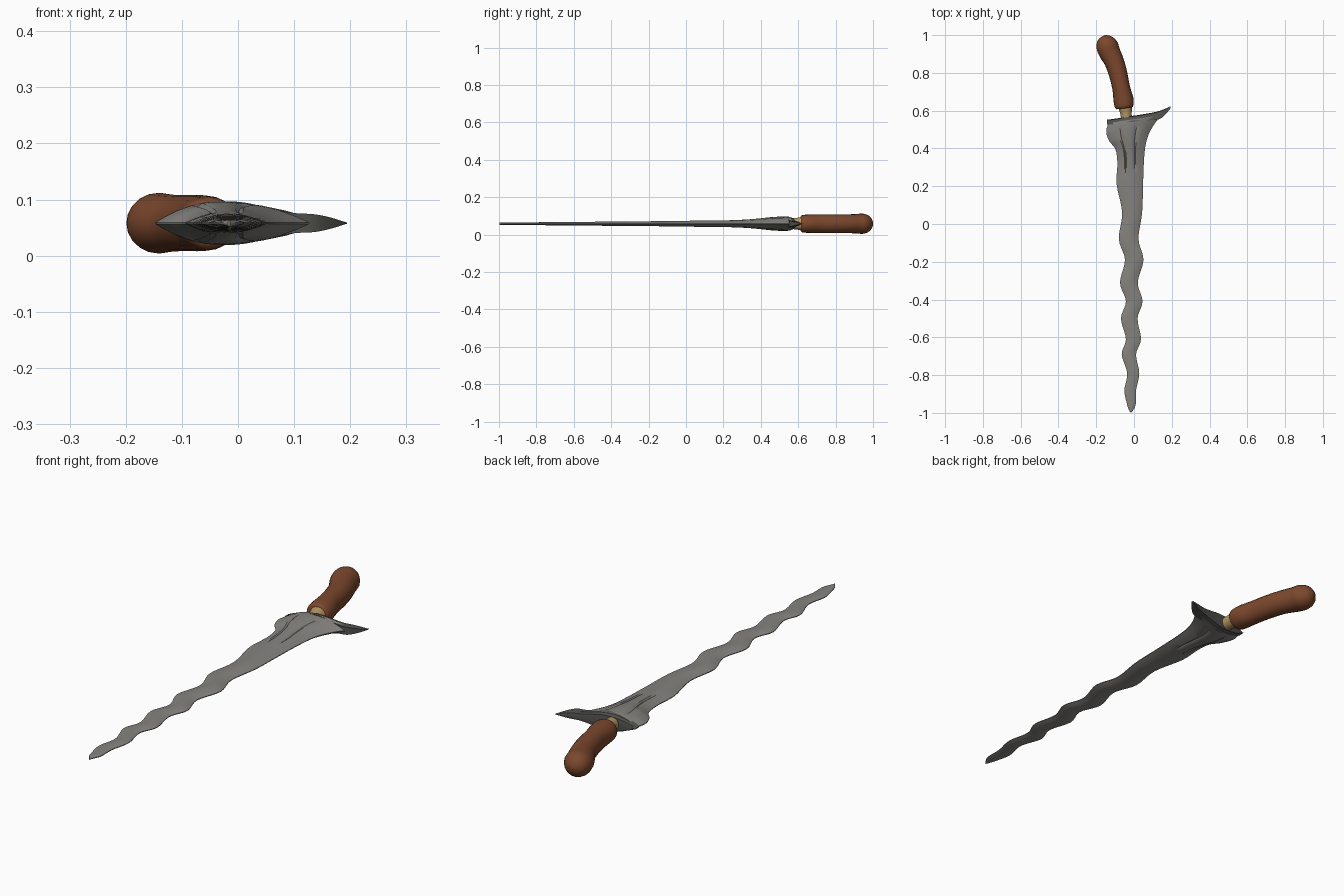
import bpy, bmesh, math
from mathutils import Vector

if "Cube" in bpy.data.objects:
    bpy.data.objects.remove(bpy.data.objects["Cube"])

ZC = 0.058  # height of the flat centre plane


def material(name, rgb):
    m = bpy.data.materials.new(name)
    m.diffuse_color = (*rgb, 1)
    m.use_nodes = True
    m.node_tree.nodes["Principled BSDF"].inputs["Base Color"].default_value = m.diffuse_color
    return m


STEEL = material("grey steel", (0.235, 0.228, 0.21))
DARK = material("dark iron", (0.085, 0.084, 0.08))
WOOD = material("red brown wood", (0.20, 0.064, 0.026))
BRASS = material("pale brass", (0.47, 0.31, 0.13))


def loft(name, rings, mat, angle=40):
    """Skin closed rings of equal length and cap both ends."""
    bm = bmesh.new()
    vs = [[bm.verts.new(p) for p in r] for r in rings]
    n = len(vs[0])
    for a, b in zip(vs, vs[1:]):
        for i in range(n):
            j = (i + 1) % n
            bm.faces.new((a[i], a[j], b[j], b[i]))
    bm.faces.new(vs[0])
    bm.faces.new(vs[-1][::-1])
    bmesh.ops.recalc_face_normals(bm, faces=bm.faces)
    me = bpy.data.meshes.new(name)
    bm.to_mesh(me)
    bm.free()
    me.materials.append(mat)
    ob = bpy.data.objects.new(name, me)
    bpy.context.collection.objects.link(ob)
    bpy.context.view_layer.objects.active = ob
    ob.select_set(True)
    bpy.ops.object.shade_smooth_by_angle(angle=math.radians(angle))
    ob.select_set(False)
    return ob


def smooth(rows, steps):
    """Catmull-Rom interpolation through rows of numbers."""
    out = []
    for i in range(len(rows) - 1):
        p = [Vector(rows[min(max(k, 0), len(rows) - 1)]) for k in range(i - 1, i + 3)]
        for s in range(steps):
            t = s / steps
            out.append(0.5 * (2 * p[1] + (p[2] - p[0]) * t
                              + (2 * p[0] - 5 * p[1] + 4 * p[2] - p[3]) * t * t
                              + (3 * p[1] - p[0] - 3 * p[2] + p[3]) * t ** 3))
    return out + [Vector(rows[-1])]


# Wavy blade: left x, left y, right x, right y, spine x, half thickness
flare = [(-.135, .535, .150, .578, -.035, .036),
         (-.147, .490, .112, .535, -.035, .037),
         (-.132, .440, .078, .475, -.032, .034),
         (-.098, .395, .060, .410, -.028, .028),
         (-.088, .320, .052, .320, -.022, .021)]
# y, centre x, half width of each wave crest
waves = [(.21, -.022, .070), (.06, -.010, .053), (-.08, -.028, .052),
         (-.19, .001, .049), (-.31, -.027, .047), (-.41, .001, .044),
         (-.50, -.025, .044), (-.61, -.003, .040), (-.69, -.027, .038),
         (-.79, -.004, .032), (-.88, -.020, .031), (-.95, -.014, .024),
         (-.98, -.015, .014), (-.998, -.016, .002)]
rows = flare + [(c - w, y, c + w, y, c, .011 + .012 * y if y > 0 else .0135 + .009 * y)
                for y, c, w in [(y, c, w) for y, c, w in waves]]
rows = [r if r[1] <= 0 or i < 5 else r[:5] + (.0145 + .01 * r[1],) for i, r in enumerate(rows)]
US = [-1, -.85, -.65, -.42, -.34, -.26, -.1, .1, .26, .34, .42, .65, .85, 1]


def blade_ring(r):
    xl, yl, xr, yr, xc, t = r
    top, bottom = [], []
    for u in US:
        x = xc + u * ((xr - xc) if u > 0 else (xc - xl))
        y = yl + (yr - yl) * (x - xl) / max(xr - xl, 1e-5)
        h = t * (1 - abs(u) ** 2) + .0015
        # engraved grooves beside the spine near the guard
        if abs(abs(u) - .34) < .01 and .28 < y < .52:
            h -= .005
        top.append((x, y, ZC + h))
        bottom.append((x, y, ZC - h))
    return top + bottom[::-1]


loft("wavy_blade", [blade_ring(r) for r in smooth(rows, 5)], STEEL)

# Slanted guard: x, lower y, upper y, half thickness
guard = [(-.143, .528, .549, .002), (-.125, .526, .551, .012), (-.085, .532, .557, .028),
         (-.035, .538, .566, .038), (.01, .543, .572, .037), (.06, .548, .580, .026),
         (.10, .550, .587, .018), (.135, .555, .596, .016), (.165, .578, .607, .010),
         (.194, .613, .620, .001)]
loft("guard", [[(x, a, ZC + h), (x, b, ZC + h * .8), (x, b + .003, ZC),
                (x, b, ZC - h * .8), (x, a, ZC - h), (x, a, ZC)]
               for x, a, b, h in smooth(guard, 3)], DARK)


def tube(name, path, mat, steps, sides=20):
    """Round part along a bent path of (x, y, radius across, radius up)."""
    pts = smooth(path, steps)
    rings = []
    for i, p in enumerate(pts):
        a, b = pts[max(i - 1, 0)], pts[min(i + 1, len(pts) - 1)]
        d = Vector((b[0] - a[0], b[1] - a[1])).normalized()
        rings.append([(p[0] + d.y * p[2] * math.cos(k), p[1] - d.x * p[2] * math.cos(k),
                       ZC + p[3] * math.sin(k))
                      for k in [2 * math.pi * j / sides for j in range(sides)]])
    return loft(name, rings, mat)


# Ferrule between guard and grip
tube("ferrule", [(-.040, .555, .029, .029), (-.042, .585, .030, .030),
                 (-.047, .622, .037, .037)], BRASS, 2)

# Bent wooden grip with rounded pommel
tube("grip", [(-.052, .612, .040, .036), (-.053, .622, .049, .046), (-.056, .660, .053, .049),
              (-.068, .720, .047, .050), (-.083, .790, .049, .050), (-.105, .860, .052, .050),
              (-.130, .910, .057, .052), (-.142, .945, .058, .054), (-.147, .972, .048, .046),
              (-.149, .990, .030, .030), (-.150, .998, .012, .012), (-.150, 1.0, .001, .001)],
     WOOD, 3)
